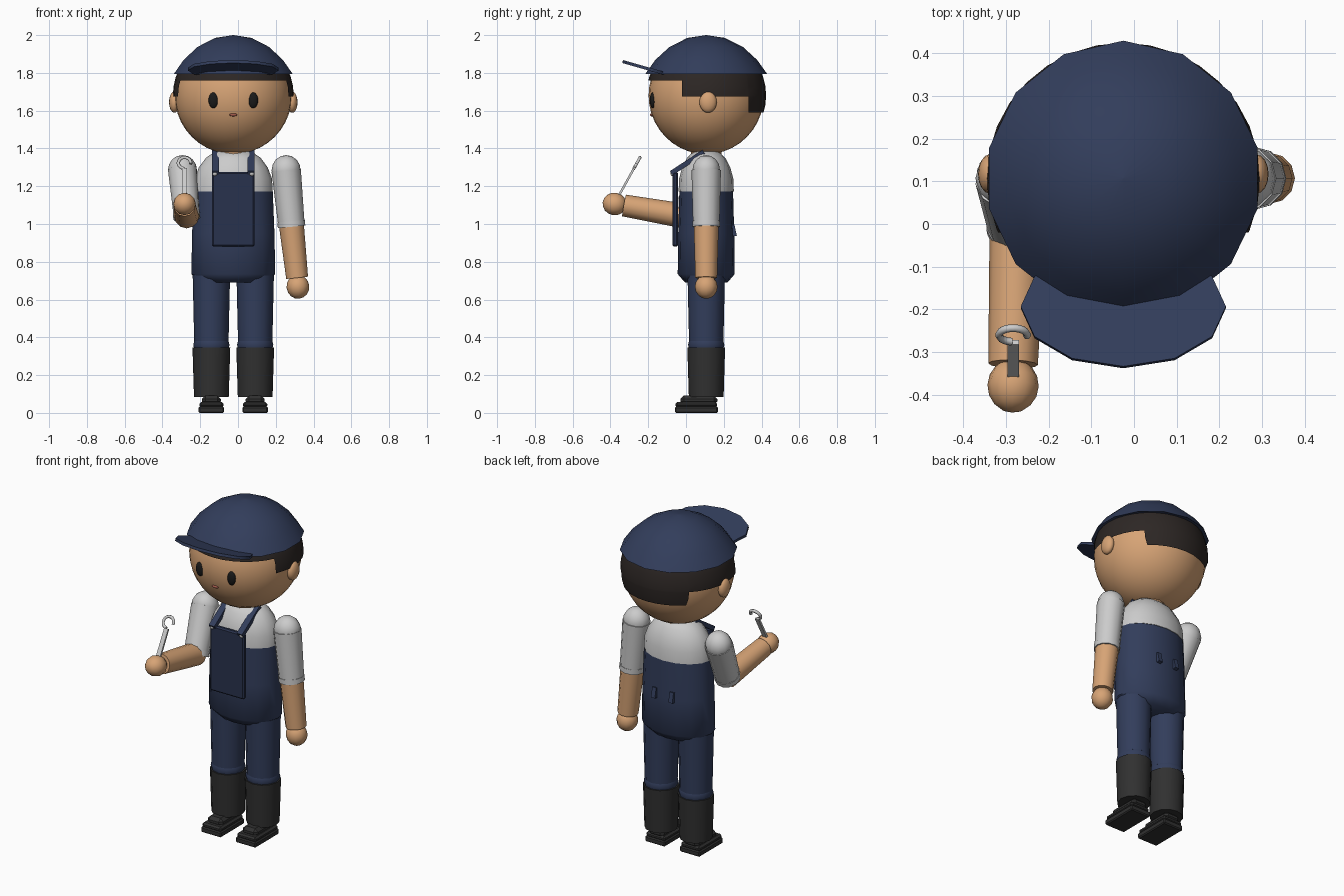
import bpy, bmesh
from math import sin, cos, pi, radians
from mathutils import Vector, Matrix

if "Cube" in bpy.data.objects:
    bpy.data.objects.remove(bpy.data.objects["Cube"])

CX, CY = -0.025, 0.107   # body axis


def mat(name, c):
    m = bpy.data.materials.new(name)
    m.diffuse_color = (*c, 1)
    m.use_nodes = True
    m.node_tree.nodes["Principled BSDF"].inputs["Base Color"].default_value = m.diffuse_color
    return m


NAVY = mat("navy", (0.032, 0.047, 0.105))
BIB = mat("dark_navy", (0.022, 0.032, 0.075))
SKIN = mat("skin", (0.68, 0.37, 0.18))
HAIR = mat("hair", (0.026, 0.020, 0.018))
BOOT = mat("boot", (0.03, 0.03, 0.03))
BLACK = mat("eye", (0.01, 0.01, 0.01))
LIP = mat("lip", (0.35, 0.10, 0.07))


def finish(bm, name, m=None, angle=50):
    me = bpy.data.meshes.new(name)
    bmesh.ops.recalc_face_normals(bm, faces=bm.faces)
    bm.to_mesh(me)
    bm.free()
    ob = bpy.data.objects.new(name, me)
    bpy.context.collection.objects.link(ob)
    if m:
        me.materials.append(m)
    bpy.ops.object.select_all(action='DESELECT')
    ob.select_set(True)
    bpy.context.view_layer.objects.active = ob
    bpy.ops.object.shade_smooth_by_angle(angle=radians(angle))
    return ob


def ball_bm(c, r, u=24, v=16, rot=None):
    bm = bmesh.new()
    M = Matrix.Translation(c) @ (rot or Matrix()) @ Matrix.Diagonal((*r, 1))
    bmesh.ops.create_uvsphere(bm, u_segments=u, v_segments=v, radius=1, matrix=M)
    return bm


def ball(name, c, r, m=None, u=16, v=10, rot=None):
    return finish(ball_bm(c, r, u, v, rot), name, m)


def limb(name, a, b, ra, rb, m=None, sides=12):
    a, b = Vector(a), Vector(b)
    d = b - a
    bm = bmesh.new()
    M = Matrix.Translation((a + b) / 2) @ d.to_track_quat('Z', 'Y').to_matrix().to_4x4()
    bmesh.ops.create_cone(bm, cap_ends=True, segments=sides, radius1=ra, radius2=rb,
                          depth=d.length, matrix=M)
    return finish(bm, name, m)


def box(name, c, s, m=None, bev=0.0, rx=0.0):
    bm = bmesh.new()
    M = Matrix.Translation(c) @ Matrix.Rotation(rx, 4, 'X') @ Matrix.Diagonal((*s, 1))
    bmesh.ops.create_cube(bm, size=1, matrix=M)
    if bev:
        bmesh.ops.bevel(bm, geom=bm.edges[:], offset=bev, segments=1, affect='EDGES')
    return finish(bm, name, m, 30)


def lathe(name, prof, m=None, sides=14, sy=1.0):
    bm = bmesh.new()
    rings = [[bm.verts.new((CX + r * sin(2 * pi * i / sides),
                            CY + sy * r * cos(2 * pi * i / sides), z))
              for i in range(sides)] for r, z in prof]
    for lo, hi in zip(rings, rings[1:]):
        for i in range(sides):
            j = (i + 1) % sides
            bm.faces.new((lo[i], lo[j], hi[j], hi[i]))
    bm.faces.new(rings[0])
    bm.faces.new(rings[-1])
    return finish(bm, name, m)


def cut(bm, co, no, clear=False):
    bmesh.ops.bisect_plane(bm, geom=bm.verts[:] + bm.edges[:] + bm.faces[:],
                           plane_co=co, plane_no=no, clear_outer=clear)


# head, open under the cap
HC = (CX, CY, 1.68)
bm = ball_bm(HC, (0.31, 0.305, 0.31), 32, 20)
cut(bm, (0, 0, 1.83), (0, 0, 1), True)
finish(bm, "head", SKIN)

# stepped hair shell: fringe, sides, nape
bm = ball_bm(HC, (0.32, 0.317, 0.32), 32, 20)
cut(bm, (0, 0, 1.82), (0, 0, 1), True)
for z in (1.76, 1.675, 1.59):
    cut(bm, (0, 0, z), (0, 0, 1))
for y in (-0.02, 0.33):
    cut(bm, (0, y, 0), (0, 1, 0))
gone = []
for f in bm.faces:
    c = f.calc_center_median()
    low = 1.76 if c.y < -0.02 else 1.675 if c.y < 0.33 else 1.59
    if c.z < low:
        gone.append(f)
bmesh.ops.delete(bm, geom=gone, context='FACES')
finish(bm, "hair", HAIR)

# cap and visor
lathe("cap", [(0.31, 1.80), (0.322, 1.795), (0.27, 1.868), (0.195, 1.937),
              (0.10, 1.985), (0.001, 2.0)], NAVY)
bm = bmesh.new()
M = (Matrix.Translation((CX, -0.195, 1.82)) @ Matrix.Rotation(radians(-16), 4, 'X')
     @ Matrix.Diagonal((0.24, 0.146, 1, 1)))
bmesh.ops.create_cone(bm, cap_ends=True, segments=12, radius1=1, radius2=1,
                      depth=0.016, matrix=M)
finish(bm, "visor", NAVY)

# face and ears
for s in (-1, 1):
    ball("eye", (CX + s * 0.105, -0.176, 1.655), (0.026, 0.016, 0.042), BLACK)
    ball("ear", (CX + s * 0.312, CY + 0.01, 1.645), (0.028, 0.046, 0.056), SKIN)
ball("mouth", (CX, -0.181, 1.578), (0.021, 0.01, 0.008), LIP)
limb("neck", (CX, CY, 1.30), (CX, CY, 1.42), 0.08, 0.08, SKIN)

# torso
lathe("overalls_body", [(0.165, 0.69), (0.222, 0.735), (0.218, 0.95), (0.209, 1.172)],
      NAVY, 16, 0.68)
lathe("shirt", [(0.209, 1.172), (0.205, 1.24), (0.182, 1.30), (0.145, 1.35), (0.095, 1.385)],
      None, 16, 0.70)
box("bib", (CX, -0.057, 1.078), (0.226, 0.03, 0.395), BIB, 0.008)
for s in (-1, 1):
    # strap over the shoulder, button, tab at the back
    box("strap", (CX + s * 0.093, 0.008, 1.325), (0.037, 0.205, 0.026), NAVY, 0, radians(33))
    ball("button", (CX + s * 0.098, -0.072, 1.268), (0.014, 0.01, 0.014), None, 10, 6)
    box("back_tab", (CX + s * 0.058, 0.253, 0.965), (0.026, 0.02, 0.06), NAVY, 0, radians(12))

# legs, boots and shoes
for s in (-1, 1):
    x = CX + s * 0.116
    limb("trouser_leg", (x, CY, 0.38), (x, CY, 0.73), 0.091, 0.099, NAVY)
    ball("knee_cuff", (x, CY, 0.36), (0.096, 0.096, 0.075), NAVY, 12, 8)
    limb("boot_shaft", (x, CY, 0.085), (x, CY, 0.345), 0.092, 0.1, BOOT)
    box("shoe_sole", (x, 0.055, 0.0165), (0.134, 0.227, 0.033), BOOT, 0.006)
    box("shoe_welt", (x, 0.055, 0.043), (0.128, 0.22, 0.03), BOOT, 0.01)
    box("shoe_upper", (x, 0.068, 0.067), (0.1, 0.195, 0.05), BOOT, 0.018)


def arm(shoulder, elbow, wrist, hand):
    sh, el = Vector(shoulder), Vector(elbow)
    d = (el - sh).normalized()
    ball("shoulder", shoulder, (0.077, 0.073, 0.08), None, 12, 8)
    limb("sleeve", sh, el, 0.078, 0.070)
    limb("sleeve_hem", el - d * 0.022, el + d * 0.008, 0.073, 0.073)
    limb("forearm", elbow, wrist, 0.066, 0.058, SKIN)
    rot = (Vector(wrist) - el).to_track_quat('Z', 'Y').to_matrix().to_4x4()
    ball("hand", hand, (0.06, 0.06, 0.064), SKIN, 12, 8, rot)


# hanging arm and raised arm
arm((0.255, CY, 1.285), (0.283, CY, 0.993), (0.313, CY, 0.715), (0.317, CY, 0.668))
arm((-0.294, CY, 1.285), (-0.272, -0.008, 1.042), (-0.283, -0.328, 1.098), (-0.283, -0.378, 1.106))

# wrench: flat shaft and open ring
t = radians(-29)
box("wrench_shaft", (-0.283, -0.325, 1.205), (0.027, 0.012, 0.20), None, 0, t)
up = Vector((0, sin(-t), cos(t)))
ctr = Vector((-0.283, -0.325, 1.205)) + up * 0.135
cu = bpy.data.curves.new("wrench_ring", 'CURVE')
cu.dimensions = '3D'
cu.bevel_depth = 0.009
cu.bevel_resolution = 1
cu.use_fill_caps = True
sp = cu.splines.new('POLY')
sp.points.add(15)
for i, p in enumerate(sp.points):
    a = radians(-95 - 275 * i / 15)
    v = ctr + Vector((cos(a) * 0.033, 0, 0)) + up * sin(a) * 0.033
    p.co = (*v, 1)
bpy.context.collection.objects.link(bpy.data.objects.new("wrench_ring", cu))
